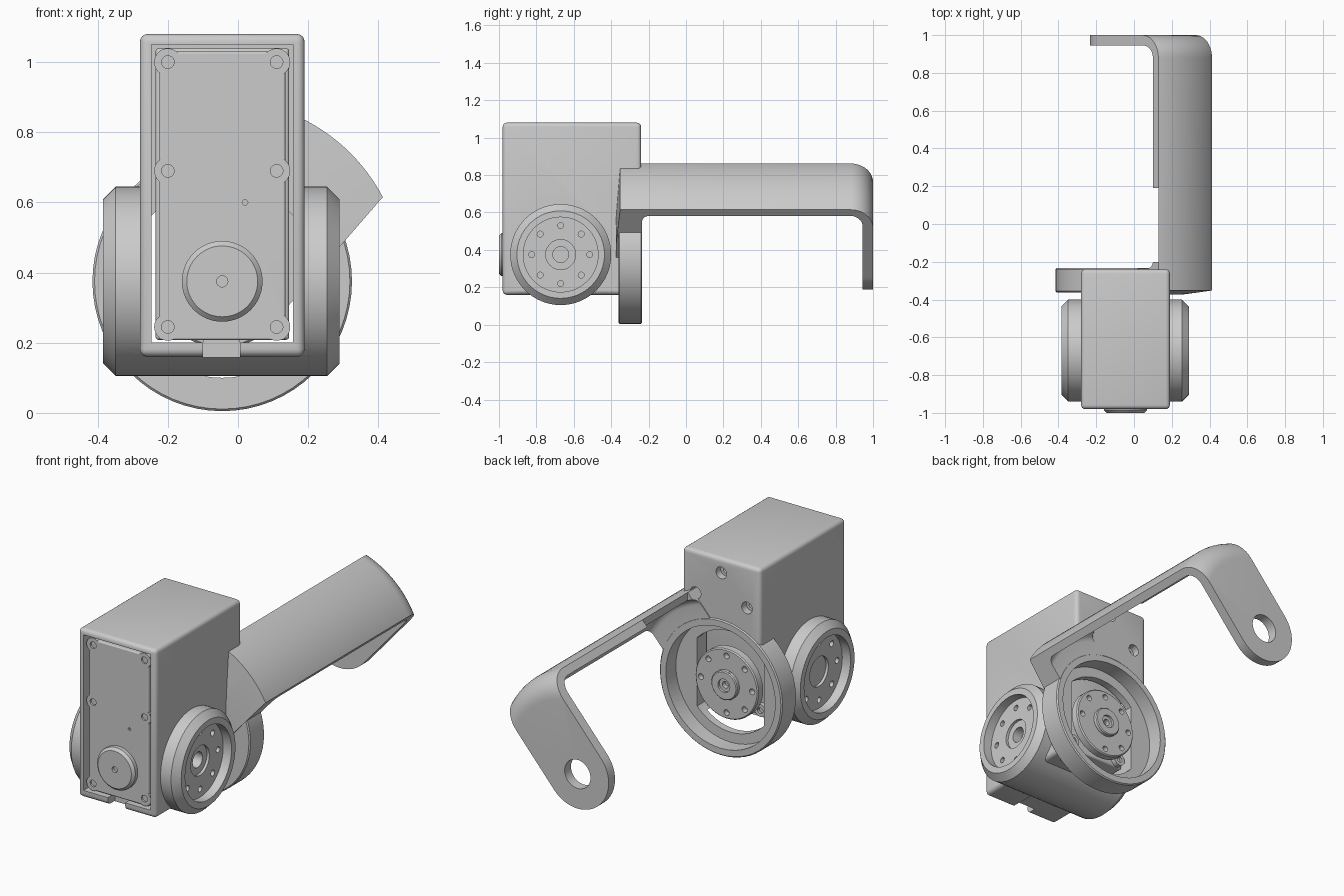
import bpy, bmesh
from math import sin, cos, pi, radians
from mathutils import Vector

if "Cube" in bpy.data.objects:
    bpy.data.objects.remove(bpy.data.objects["Cube"], do_unlink=True)

grey = bpy.data.materials.new("light grey plastic")
grey.use_nodes = True
grey.diffuse_color = (0.6, 0.6, 0.6, 1)
grey.node_tree.nodes["Principled BSDF"].inputs["Base Color"].default_value = (0.6, 0.6, 0.6, 1)

CX, CZ = -0.045, 0.375      # output axis, running along y
WY = -0.67                  # wheel hub axis, running along x
HALF = 0.3375               # half width of the hub barrel
SCREWS = [(x, z) for x in (-0.2, 0.11) for z in (0.245, 0.69, 1.0)]


def finish(bm, name):
    bmesh.ops.recalc_face_normals(bm, faces=bm.faces)
    mesh = bpy.data.meshes.new(name)
    bm.to_mesh(mesh)
    bm.free()
    mesh.materials.append(grey)
    ob = bpy.data.objects.new(name, mesh)
    bpy.context.collection.objects.link(ob)
    return ob


def box(name, lo, hi, bevel=0):
    bm = bmesh.new()
    bmesh.ops.create_cube(bm, size=1)
    for v in bm.verts:
        v.co = [a + (c + 0.5) * (b - a) for c, a, b in zip(v.co, lo, hi)]
    if bevel:
        bmesh.ops.bevel(bm, geom=bm.edges[:], offset=bevel, segments=4, profile=0.5, affect='EDGES')
    return finish(bm, name)


def lathe(name, profile, axis, centre, steps=64):
    """Revolve (radius, height) points, starting and ending on the x or y axis."""
    bm = bmesh.new()
    up = Vector((1, 0, 0)) if axis == 'x' else Vector((0, 1, 0))
    c = Vector(centre)
    vs = [bm.verts.new(c + up * h + Vector((0, 0, r))) for r, h in profile]
    es = [bm.edges.new(p) for p in zip(vs, vs[1:])]
    bmesh.ops.spin(bm, geom=vs + es, cent=c, axis=up, angle=2 * pi, steps=steps)
    bmesh.ops.remove_doubles(bm, verts=bm.verts, dist=1e-5)
    return finish(bm, name)


def disc(name, r, a, b, axis, centre, chamfer=0, steps=64):
    k = chamfer
    pts = [(0, a), (r - k, a), (r, a + k), (r, b - k), (r - k, b), (0, b)]
    if not k:
        pts = [(0, a), (r, a), (r, b), (0, b)]
    return lathe(name, pts, axis, centre, steps)


def y_disc(name, r, a, b, x=CX, z=CZ, chamfer=0, steps=64):
    return disc(name, r, a, b, 'y', (x, 0, z), chamfer, steps)


def combine(target, others, how='DIFFERENCE', keep=False):
    bpy.context.view_layer.objects.active = target
    for o in others:
        m = target.modifiers.new("join", 'BOOLEAN')
        m.operation, m.object, m.solver = how, o, 'EXACT'
        bpy.ops.object.modifier_apply(modifier=m.name)
        if not keep:
            bpy.data.objects.remove(o, do_unlink=True)


def arc(cr, ch, r, a0, a1, n=10):
    return [(cr + r * cos(radians(a0 + (a1 - a0) * i / n)),
             ch + r * sin(radians(a0 + (a1 - a0) * i / n))) for i in range(n + 1)]


def bolt_circle(r, n=8):
    return [(r * cos(2 * pi * i / n), r * sin(2 * pi * i / n)) for i in range(n)]


# Shared cutters: servo bay and the clipped round window behind it
bay = box("bay_cutter", (-0.247, -1.1, 0.2), (0.157, -0.36, 1.05))
window = y_disc("window_cutter", 0.275, -0.45, -0.2)
combine(window, [box("clip", (-0.247, -1, 0), (0.157, 0, 1))], 'INTERSECT')
cup_hollow = y_disc("cup_cutter", 0.33, -0.32, -0.1)

# Housing: rounded box crossed by the hub barrel
housing = box("housing", (-0.28, -0.98, 0.16), (0.19, -0.24, 1.08), 0.022)
barrel = disc("barrel", 0.27, -HALF, HALF, 'x', (-0.0475, WY, CZ), 0.036)
combine(housing, [barrel], 'UNION')
combine(housing, [bay, window, cup_hollow], keep=True)
combine(housing, [box("notch", (-0.1, -1.1, 0.1), (0.005, -0.88, 0.25))])

# Back mounting holes
for x, z in ((CX, 1.0), (-0.2, 0.85), (0.11, 0.85)):
    combine(housing, [y_disc("hole", 0.032, -0.28, -0.2, x, z, steps=24),
                      y_disc("hole", 0.016, -0.4, -0.2, x, z, steps=24)])

# Recessed hub faces with bolt circles on both sides
for s in (-1, 1):
    end = -0.0475 + s * HALF

    def side(r, depth, y=0, z=0, steps=64):
        lo, hi = sorted((end - s * depth, end + s * 0.05))
        return disc("hub_cutter", r, lo, hi, 'x', (0, WY + y, CZ + z), 0, steps)
    combine(housing, [side(0.2, 0.05), side(0.08, 0.065), side(0.042, 0.12)])
    combine(housing, [side(0.016, 0.08, y, z, 16) for y, z in bolt_circle(0.155)])

# Arm: revolved envelope, hollowed, then clipped to a round-ended radial strip
envelope = [(0, 1.0)] + arc(0.397, 0.88, 0.12, 90, 0) + [(0.517, -0.352), (0.3, -0.374), (0, -0.374)]
space = [(0, -0.235)] + arc(0.437, -0.195, 0.04, -90, 0, 6) + arc(0.407, 0.875, 0.07, 0, 90) + [(0, 0.945)]
arm = lathe("cup_and_arm", envelope, 'y', (CX, 0, CZ), 128)
combine(arm, [lathe("arm_space", space, 'y', (CX, 0, CZ), 128)])
bm = bmesh.new()
t = radians(49)
outline = [(0.7, -0.188)] + [(-u, -v) for u, v in arc(0, 0, 0.188, 90, -90, 32)] + [(0.7, 0.188)]
face = bm.faces.new([bm.verts.new((CX + u * cos(t) - v * sin(t), -0.6,
                                   CZ + u * sin(t) + v * cos(t))) for u, v in outline])
ext = bmesh.ops.extrude_face_region(bm, geom=[face])
for v in ext["geom"]:
    if isinstance(v, bmesh.types.BMVert):
        v.co.y = 1.2
combine(arm, [finish(bm, "strip")], 'INTERSECT')
combine(arm, [y_disc("cup", 0.37, -0.362, -0.234, chamfer=0.006)], 'UNION')
combine(arm, [cup_hollow, window, bay])
combine(arm, [y_disc("lug_hole", 0.078, 0.8, 1.1)])
# Shallow relief along the upper inner edge
combine(arm, [box("relief", (0.0, -0.2, 0.6), (0.13, 0.19, 0.9))])

# Servo in the bay
servo = box("servo_body", (-0.235, -0.94, 0.208), (0.146, -0.38, 1.04), 0.01)
plate = box("servo_front_plate", (-0.224, -0.965, 0.208), (0.135, -0.93, 1.03), 0.006)
combine(plate, [y_disc("boss", 0.039, -0.965, -0.93, x, z, steps=32) for x, z in SCREWS], 'UNION')
combine(plate, [y_disc("socket", 0.018, -1, -0.955, x, z, steps=24) for x, z in SCREWS])
combine(plate, [y_disc("pinhole", 0.008, -1, -0.955, 0.02, 0.6, steps=16)])
cable_plug = box("cable_plug", (-0.1, -0.92, 0.158), (0.005, -0.8, 0.215))
knob = y_disc("front_pivot_cap", 0.115, -1.0, -0.95, chamfer=0.014)
combine(knob, [y_disc("socket", 0.016, -1.1, -0.985, steps=24)])
backs = []
for x, z in SCREWS:
    b = y_disc("servo_back_boss", 0.034, -0.4, -0.355, x, z, steps=32)
    combine(b, [y_disc("socket", 0.016, -0.37, -0.3, x, z, steps=24)])
    backs.append(b)

# Output horn with hub and bolt circle
horn = y_disc("output_horn", 0.19, -0.335, -0.285, chamfer=0.006)
combine(horn, [y_disc("hub", 0.078, -0.31, -0.262, chamfer=0.005)], 'UNION')
combine(horn, [y_disc("hole", 0.016, -0.315, -0.2, CX + x, CZ + z, steps=16)
               for x, z in bolt_circle(0.155)])
combine(horn, [y_disc("hole", 0.036, -0.275, -0.2, steps=32),
               y_disc("hole", 0.018, -0.3, -0.2, steps=24)])
spindle = y_disc("output_spindle", 0.1, -0.4, -0.325)

for ob in [housing, arm, servo, plate, cable_plug, knob, horn, spindle] + backs:
    bpy.ops.object.select_all(action='DESELECT')
    ob.select_set(True)
    bpy.context.view_layer.objects.active = ob
    bpy.ops.object.shade_smooth_by_angle(angle=radians(30))
